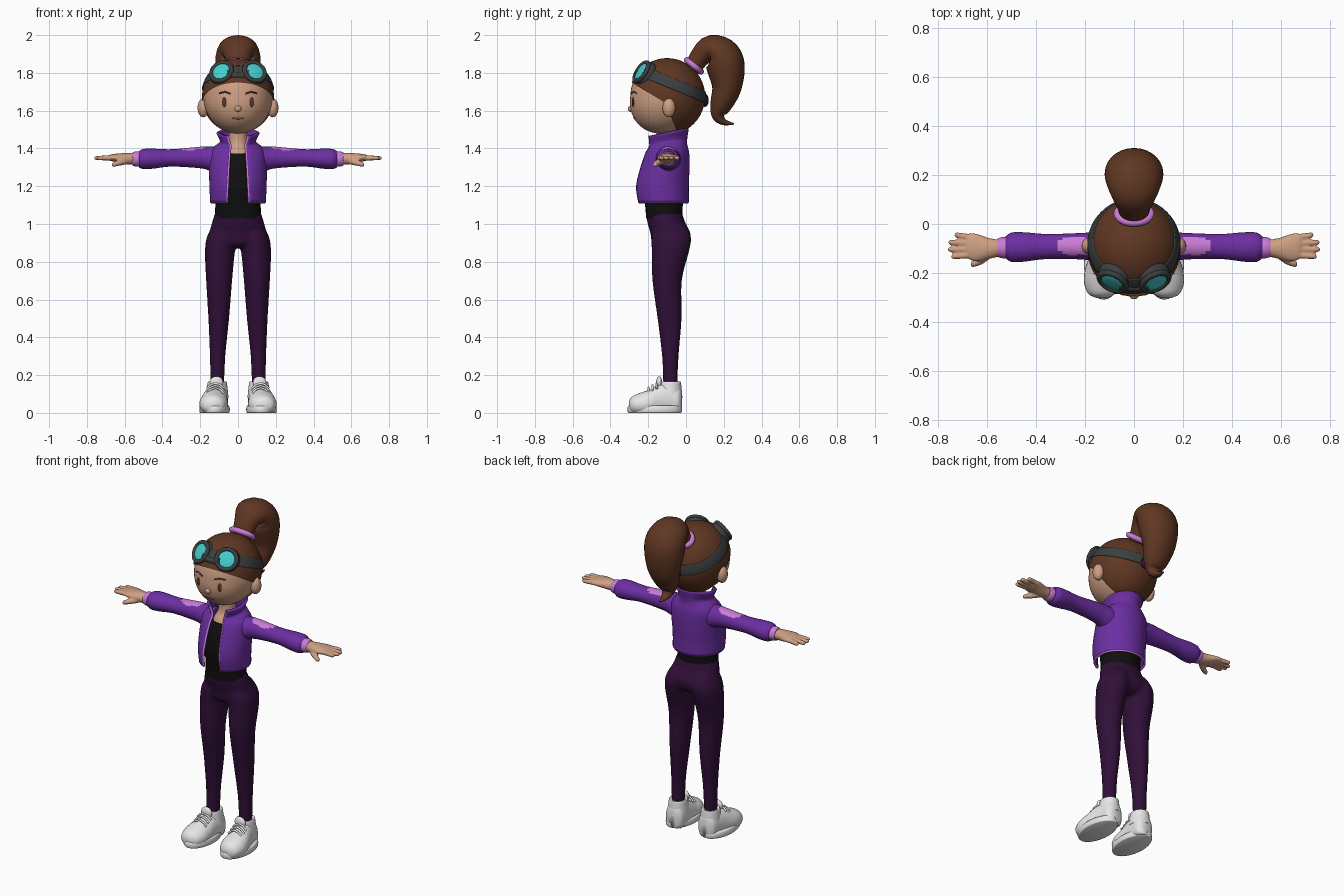
import bpy, bmesh, math
from mathutils import Vector

if "Cube" in bpy.data.objects:
    bpy.data.objects.remove(bpy.data.objects["Cube"])
X, Y, Z = Vector((1, 0, 0)), Vector((0, 1, 0)), Vector((0, 0, 1))


def material(name, r, g, b):
    m = bpy.data.materials.new(name)
    m.use_nodes = True
    m.diffuse_color = (r, g, b, 1)
    bsdf = next(n for n in m.node_tree.nodes if n.type == 'BSDF_PRINCIPLED')
    bsdf.inputs["Base Color"].default_value = (r, g, b, 1)
    bsdf.inputs["Roughness"].default_value = 0.7
    return m


skin = material("skin", .62, .35, .23)
brown = material("hair brown", .115, .038, .016)
purple = material("jacket purple", .15, .028, .36)
plum = material("dark plum", .03, .005, .04)
pink = material("orchid pink", .6, .2, .68)
grey = material("goggle grey", .045, .05, .05)
cyan = material("lens cyan", .06, .62, .62)
white = material("shoe white", .8, .8, .8)
black = material("black", .005, .005, .005)
lip = material("lip", .42, .19, .13)


def finish(bm, name, mat, angle=50):
    me = bpy.data.meshes.new(name)
    bm.to_mesh(me)
    bm.free()
    me.materials.append(mat)
    me.shade_smooth()
    me.set_sharp_from_angle(angle=math.radians(angle))
    ob = bpy.data.objects.new(name, me)
    bpy.context.collection.objects.link(ob)
    return ob


def spline(pts, n):
    """Catmull-Rom resampling of rows of numbers."""
    p = [pts[0]] + list(pts) + [pts[-1]]
    out = []
    for i in range(1, len(p) - 2):
        for k in range(n):
            t = k / n
            out.append([.5 * (2 * b + (c - a) * t + (2 * a - 5 * b + 4 * c - d) * t * t
                              + (3 * b - a - 3 * c + d) * t ** 3)
                        for a, b, c, d in zip(*p[i - 1:i + 3])])
    return out + [list(pts[-1])]


def tube(name, pts, mat, side=X, tan=None, seg=28, n=4, cap=True):
    """Loft ellipses along a path; rows are x, y, z, side radius, other radius, front gap."""
    rows = spline([tuple(p) + (0,) * (6 - len(p)) for p in pts], n)
    bm, rings = bmesh.new(), []
    is_open = rows[0][5] > 0
    for i, (x, y, z, a, b, g) in enumerate(rows):
        a, b = max(a, .001), max(b, .001)
        t = tan or Vector(rows[min(i + 1, len(rows) - 1)][:3]) - Vector(rows[max(i - 1, 0)][:3])
        nor = t.cross(side).normalized()
        gap = math.asin(min(g / a, 1))
        span = 2 * math.pi - 2 * gap
        ring = []
        for k in range(seg):
            ang = gap + span * k / (seg - 1 if is_open else seg)
            ring.append(bm.verts.new(Vector((x, y, z)) + side * a * math.sin(ang) - nor * b * math.cos(ang)))
        rings.append(ring)
    for r, s in zip(rings, rings[1:]):
        for k in range(seg - 1 if is_open else seg):
            j = (k + 1) % seg
            bm.faces.new((r[k], r[j], s[j], s[k]))
    if cap and not is_open:
        bm.faces.new(rings[0])
        bm.faces.new(rings[-1])
    bmesh.ops.recalc_face_normals(bm, faces=bm.faces)
    return finish(bm, name, mat)


def ball(name, loc, radii, mat, u=32, v=20):
    bm = bmesh.new()
    bmesh.ops.create_uvsphere(bm, u_segments=u, v_segments=v, radius=1)
    bmesh.ops.scale(bm, vec=radii, verts=bm.verts)
    bmesh.ops.translate(bm, vec=loc, verts=bm.verts)
    return finish(bm, name, mat)


def cord(name, pts, r, mat):
    cu = bpy.data.curves.new(name, 'CURVE')
    cu.dimensions, cu.bevel_depth, cu.bevel_resolution, cu.use_fill_caps = '3D', r, 2, True
    sp = cu.splines.new('POLY')
    sp.points.add(len(pts) - 1)
    for p, q in zip(sp.points, pts):
        p.co = (*q, 1)
    cu.materials.append(mat)
    ob = bpy.data.objects.new(name, cu)
    bpy.context.collection.objects.link(ob)


def blend(name, parts, mat, voxel):
    """Merge overlapping parts into one soft skin."""
    bm = bmesh.new()
    for o in parts:
        bm.from_mesh(o.data)
        bpy.data.objects.remove(o)
    ob = finish(bm, name, mat)
    m = ob.modifiers.new("merge", 'REMESH')
    m.mode, m.voxel_size, m.use_smooth_shade = 'VOXEL', voxel, True
    ob.modifiers.new("soften", 'SMOOTH').iterations = 4
    return ob


def torus(name, loc, direction, major, minor, mat, scale=(1, 1, 1)):
    bpy.ops.mesh.primitive_torus_add(location=loc, rotation=direction.to_track_quat('Z', 'Y').to_euler(),
                                     major_radius=major, minor_radius=minor, major_segments=36, minor_segments=12)
    ob = bpy.context.object
    ob.name, ob.scale = name, scale
    ob.data.materials.append(mat)
    ob.data.shade_smooth()


# Head and hair
HEAD = Vector((0, -.1, 1.675))


def jaw(ob):
    for v in ob.data.vertices:
        v.co.y -= .15 * max(0, HEAD.z - v.co.z)


def face_point(x, z, out=0):
    y = HEAD.y - .195 * math.sqrt(1 - (x / .183) ** 2 - ((z - HEAD.z) / .197) ** 2)
    return Vector((x, y - .15 * max(0, HEAD.z - z) - out, z))


jaw(ball("head", HEAD, (.183, .195, .197), skin, 48, 32))
bm = bmesh.new()
bmesh.ops.create_uvsphere(bm, u_segments=64, v_segments=40, radius=1)
bmesh.ops.scale(bm, vec=(.19, .201, .203), verts=bm.verts)
bmesh.ops.translate(bm, vec=HEAD, verts=bm.verts)
planes = [(Vector((0, -.14, 1.66)), Vector((0, .6, 1))), (Vector((0, -.1, 1.62)), Vector((0, 1, .4)))]
for co, no in planes:
    bmesh.ops.bisect_plane(bm, geom=bm.verts[:] + bm.edges[:] + bm.faces[:], plane_co=co, plane_no=no)
bare = [f for f in bm.faces if all((f.calc_center_median() - co).dot(no) < 0 for co, no in planes)]
bmesh.ops.delete(bm, geom=bare, context='FACES')
finish(bm, "hair_cap", brown)
tube("ponytail", [(0, .03, 1.815, .055, .045), (0, .075, 1.885, .07, .055), (0, .13, 1.925, .1, .075),
                  (0, .19, 1.89, .118, .098), (0, .212, 1.82, .118, .1), (0, .215, 1.72, .1, .078),
                  (0, .185, 1.63, .075, .058), (0, .17, 1.575, .045, .035), (0, .2, 1.54, .025, .018),
                  (0, .255, 1.53, .005, .004)], brown)
torus("hair_tie", (0, .042, 1.837), Vector((0, .63, .77)), .048, .016, pink, (1.3, 1, 1))

# Face
ball("nose", face_point(0, 1.61), (.018, .014, .016), skin)
cord("mouth", [face_point(x, 1.558 + 4 * x * x, -.001) for x in (-.03, -.015, 0, .015, .03)], .004, lip)
for s, sd in ((1, "left"), (-1, "right")):
    ball(sd + "_eye", face_point(s * .072, 1.645, -.001), (.013, .006, .025), brown)
    cord(sd + "_brow", [face_point(s * x, z) for x, z in ((.04, 1.69), (.07, 1.7), (.1, 1.692))], .004, brown)
    ball(sd + "_ear", (s * .184, -.09, 1.615), (.03, .034, .05), skin)

# Goggles
tilt = Vector((0, .38, .925)).normalized()
band = []
for d in (.047, .075, .103):
    f = math.sqrt(1 - (d / .2) ** 2)
    band.append((*(HEAD + tilt * d), .19 * f + .006, .201 * f + .006))
strap = tube("goggle_strap", band, grey, tan=tilt, seg=56, cap=False)
strap.modifiers.new("thickness", 'SOLIDIFY').thickness = .012
ball("strap_buckle", (0, .1, 1.655), (.035, .02, .035), plum)
for s, sd in ((1, "left"), (-1, "right")):
    d = Vector((s * .35, -.75, .5)).normalized()
    c = Vector((s * .088, -.236, 1.806))
    side = d.cross(Z).normalized()
    tube(sd + "_goggle_cup", [(*(c - d * .06), .072, .072), (*(c - d * .02), .07, .07), (*(c - d * .002), .06, .06)],
         grey, side, d)
    torus(sd + "_goggle_rim", c, d, .057, .012, grey)
    tube(sd + "_lens", [(*(c - d * .004), .052, .052), (*(c + d * .004), .05, .05), (*(c + d * .009), .03, .03)],
         cyan, side, d)
tube("goggle_bridge", [(-.06, -.25, 1.79, .022, .025), (0, -.262, 1.785, .015, .018), (.06, -.25, 1.79, .022, .025)],
     grey, Y)

# Neck and top
tube("neck", [(0, -.115, 1.34, .085, .085), (0, -.112, 1.385, .068, .07), (0, -.105, 1.43, .05, .05),
              (0, -.105, 1.52, .05, .05)], skin, tan=Z)
tube("tank_top", [(0, -.115, 1.03, .124, .096), (0, -.117, 1.1, .12, .1), (0, -.12, 1.2, .12, .115),
                  (0, -.115, 1.3, .122, .108), (0, -.115, 1.35, .095, .092), (0, -.115, 1.372, .07, .08)],
     black, tan=Z)

# Jacket body with open front and raised collar
SEG = 48
jacket = tube("jacket_body", [
    (0, -.125, 1.115, .141, .134, .06), (0, -.13, 1.2, .144, .138, .055), (0, -.115, 1.3, .147, .127, .05),
    (0, -.102, 1.375, .142, .112, .045), (0, -.1, 1.41, .115, .1, .042), (0, -.1, 1.435, .088, .1, .042),
    (0, -.1, 1.485, .108, .108, .056)], purple, tan=Z, seg=SEG)
for v in jacket.data.vertices:
    v.co.z += .2 * (v.co.y + .1) * min(1, max(0, (v.co.z - 1.38) / .06))
cos = [v.co.copy() for v in jacket.data.vertices]
m = jacket.modifiers.new("thickness", 'SOLIDIFY')
m.thickness, m.offset = .014, 0
cord("left_front_piping", cos[::SEG], .007, pink)
cord("right_front_piping", cos[SEG - 1::SEG], .007, pink)
cord("hem_piping", cos[:SEG], .006, pink)

for s, sd in ((1, "left"), (-1, "right")):
    # Sleeve with shoulder patch, cuff
    sleeve = tube(sd + "_sleeve", [
        (s * .08, -.1, 1.335, .075, .072), (s * .14, -.095, 1.345, .064, .066), (s * .2, -.091, 1.352, .055, .057),
        (s * .35, -.092, 1.35, .051, .046), (s * .45, -.094, 1.346, .06, .053), (s * .5, -.095, 1.344, .06, .053),
        (s * .525, -.095, 1.343, .045, .043)], purple, Y, X, seg=48, n=8)
    sleeve.data.materials.append(pink)
    for p in sleeve.data.polygons:
        x, y, z = p.center
        if z > 1.36 and ((abs(x) - .24) / .066) ** 4 + ((y + .09) / .036) ** 4 < 1:
            p.material_index = 1
    tube(sd + "_cuff", [(s * .5, -.097, 1.344, .043, .04), (s * .54, -.097, 1.344, .043, .04),
                        (s * .558, -.097, 1.344, .037, .035)], pink, Y, X)
    # Hand
    parts = [tube("palm", [(s * .54, -.098, 1.344, .033, .03), (s * .59, -.1, 1.346, .042, .03),
                           (s * .64, -.097, 1.35, .056, .023), (s * .675, -.092, 1.351, .053, .017),
                           (s * .69, -.09, 1.351, .03, .008)], skin, Y, X)]
    for y0, x1, y1 in ((-.126, .748, -.133), (-.104, .762, -.104), (-.08, .76, -.075), (-.058, .735, -.044)):
        a, b = Vector((s * .655, y0, 1.35)), Vector((s * x1, y1, 1.349))
        parts.append(tube("finger", [(*a.lerp(b, t), r, r) for t, r in ((0, .014), (.5, .013), (.9, .011), (1, .004))],
                          skin, Y))
    parts.append(tube("thumb", [(s * .585, -.115, 1.335, .018, .018), (s * .625, -.148, 1.325, .016, .016),
                                (s * .66, -.165, 1.315, .012, .012), (s * .668, -.168, 1.313, .004, .004)], skin, Z))
    blend(sd + "_hand", parts, skin, .005)

    # Shoe
    tube(sd + "_sole", [(s * .124, -.165, 0, .075, .138), (s * .124, -.165, .006, .08, .144),
                        (s * .124, -.165, .03, .08, .144), (s * .124, -.165, .038, .075, .138)], white, tan=Z, n=2)
    shoe = tube(sd + "_shoe", [
        (s * .132, -.303, .04, .02, .02), (s * .132, -.285, .042, .055, .045), (s * .13, -.24, .045, .074, .062),
        (s * .127, -.19, .05, .074, .074), (s * .12, -.14, .06, .066, .092), (s * .112, -.08, .065, .06, .095),
        (s * .11, -.04, .06, .054, .09), (s * .11, -.022, .06, .03, .06)], white, X, Y)
    for v in shoe.data.vertices:
        v.co.z = max(v.co.z, .004)
    tube(sd + "_shoe_collar", [(s * .11, -.083, .08, .06, .064), (s * .11, -.083, .145, .053, .058),
                               (s * .11, -.083, .165, .048, .054), (s * .11, -.083, .16, .036, .04)], white, tan=Z)
    ball(sd + "_shoe_tongue", (s * .114, -.142, .16), (.036, .016, .034), white)
    for i in range(3):
        y, z = -.155 - .022 * i, .157 - .012 * i
        cord(f"{sd}_lace_{i}", [(s * .12 + x, y, z - 14 * x * x) for x in (-.045, -.025, 0, .025, .045)], .006, white)

# Trousers
parts = [tube("hips", [(0, -.115, 1.06, .122, .094), (0, -.105, 1.01, .137, .1), (0, -.082, .95, .152, .106),
                       (0, -.083, .9, .145, .098), (0, -.085, .875, .08, .07)], plum, tan=Z)]
for s in (1, -1):
    parts.append(tube("leg", [
        (s * .07, -.085, 1.0, .06, .08), (s * .085, -.078, .93, .08, .105), (s * .096, -.083, .85, .079, .098),
        (s * .1, -.1, .7, .069, .078), (s * .102, -.087, .5, .055, .064), (s * .108, -.083, .3, .041, .044),
        (s * .11, -.083, .15, .037, .038)], plum, tan=Z))
blend("trousers", parts, plum, .01)
